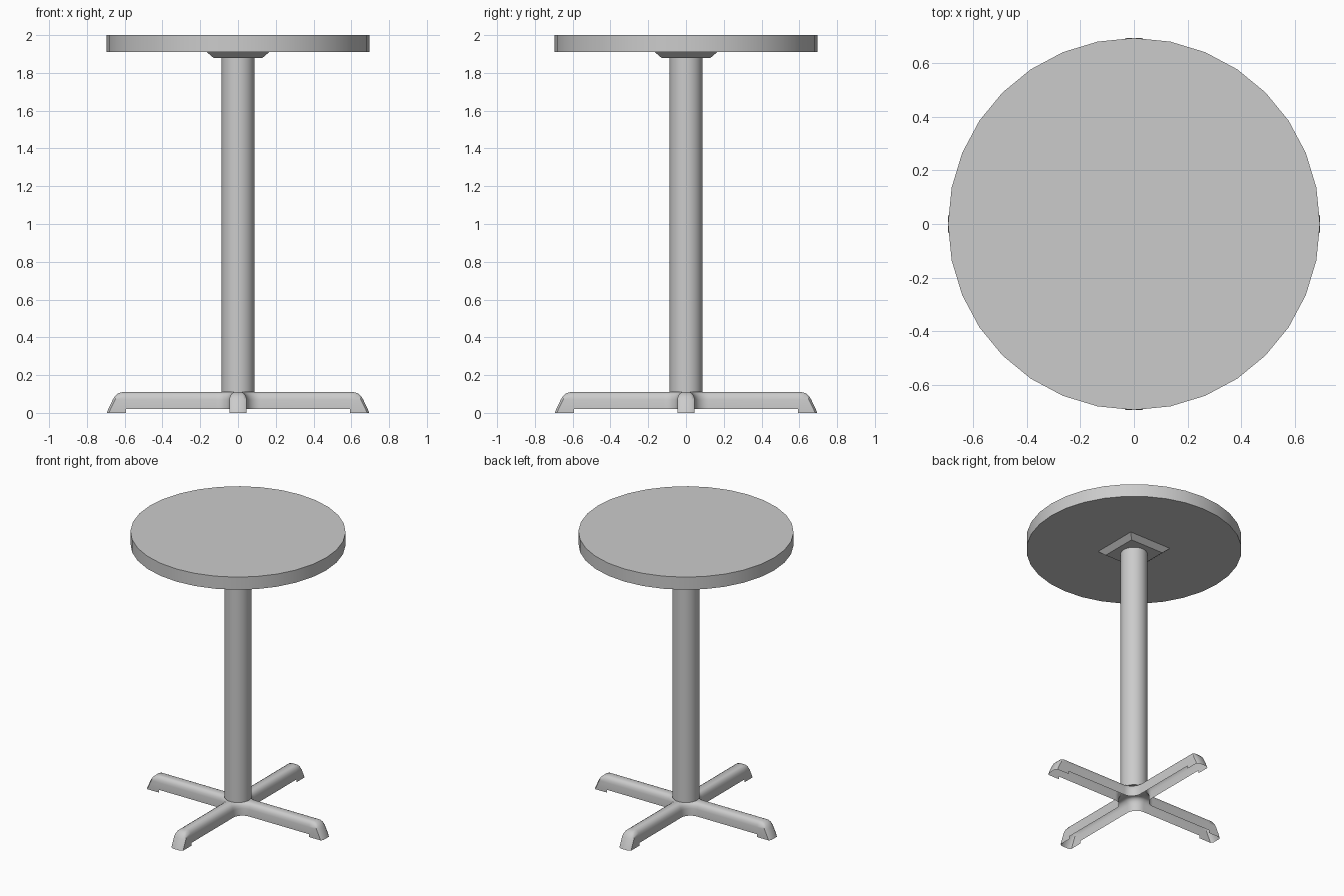
import bpy, bmesh, math

if "Cube" in bpy.data.objects:
    bpy.data.objects.remove(bpy.data.objects["Cube"])


def smooth(obj, angle=40):
    bpy.ops.object.select_all(action='DESELECT')
    obj.select_set(True)
    bpy.context.view_layer.objects.active = obj
    bpy.ops.object.shade_smooth_by_angle(angle=math.radians(angle))


def cylinder(name, radius, z0, z1):
    bpy.ops.mesh.primitive_cylinder_add(vertices=32, radius=radius, depth=z1 - z0,
                                        location=(0, 0, (z0 + z1) / 2))
    obj = bpy.context.object
    obj.name = name
    smooth(obj)


# Round top and column
cylinder("table_top", 0.695, 1.91, 2.0)
cylinder("column", 0.087, 0.11, 1.88)

# Tapered square mounting plate under the top
bpy.ops.mesh.primitive_cone_add(vertices=4, radius1=0.13 * math.sqrt(2),
                                radius2=0.165 * math.sqrt(2), depth=0.03,
                                location=(0, 0, 1.895), rotation=(0, 0, math.pi / 4))
bpy.context.object.name = "mounting_plate"

# Cross base: hollow shell, open below, with filleted inner corners
W, C, STEP = 0.046, 0.12, 0.592
ARC = 5


def leg_outline(inset, tip):
    """Plan of the +x leg, from its right-hand corner round the tip to its left."""
    w, r = W - inset, C - W + inset
    half = []
    for i in range(ARC):
        a = math.radians(225 + 45 * i / (ARC - 1))
        half.append((C + r * math.cos(a), C + r * math.sin(a)))
    half += [(STEP, w), (tip - 0.012, w), (tip, w * 0.65)]
    # the diagonal corner point is shared with the next leg, so use it once
    return [(x, -y) for x, y in half] + [(x, y) for x, y in reversed(half[1:])]


def ring(bm, inset, z, tip):
    verts = []
    for k in range(4):
        c, s = [(1, 0), (0, 1), (-1, 0), (0, -1)][k]
        verts += [bm.verts.new((x * c - y * s, x * s + y * c, z))
                  for x, y in leg_outline(inset, tip)]
    return verts


bm = bmesh.new()
layers = [(0, 0.02, 0.687), (0, 0.07, 0.663), (0.004, 0.088, 0.652),
          (0.013, 0.103, 0.636), (0.026, 0.11, 0.612)]
rings = [ring(bm, *layer) for layer in layers]
n = len(rings[0])
for lo, hi in zip(rings, rings[1:]):
    for i in range(n):
        j = (i + 1) % n
        bm.faces.new((lo[i], lo[j], hi[j], hi[i]))
bm.faces.new(rings[-1])

# Foot skirts reaching the floor at each leg tip
floor = ring(bm, 0, 0, 0.695)
per_leg = n // 4
for k in range(4):
    for i in range(ARC, ARC + 5):
        a, b = k * per_leg + i, k * per_leg + i + 1
        bm.faces.new((floor[a], floor[b], rings[0][b], rings[0][a]))
bmesh.ops.delete(bm, geom=[v for v in bm.verts if not v.link_faces], context='VERTS')

mesh = bpy.data.meshes.new("cross_base")
bm.to_mesh(mesh)
bm.free()
base = bpy.data.objects.new("cross_base", mesh)
bpy.context.collection.objects.link(base)
smooth(base)
